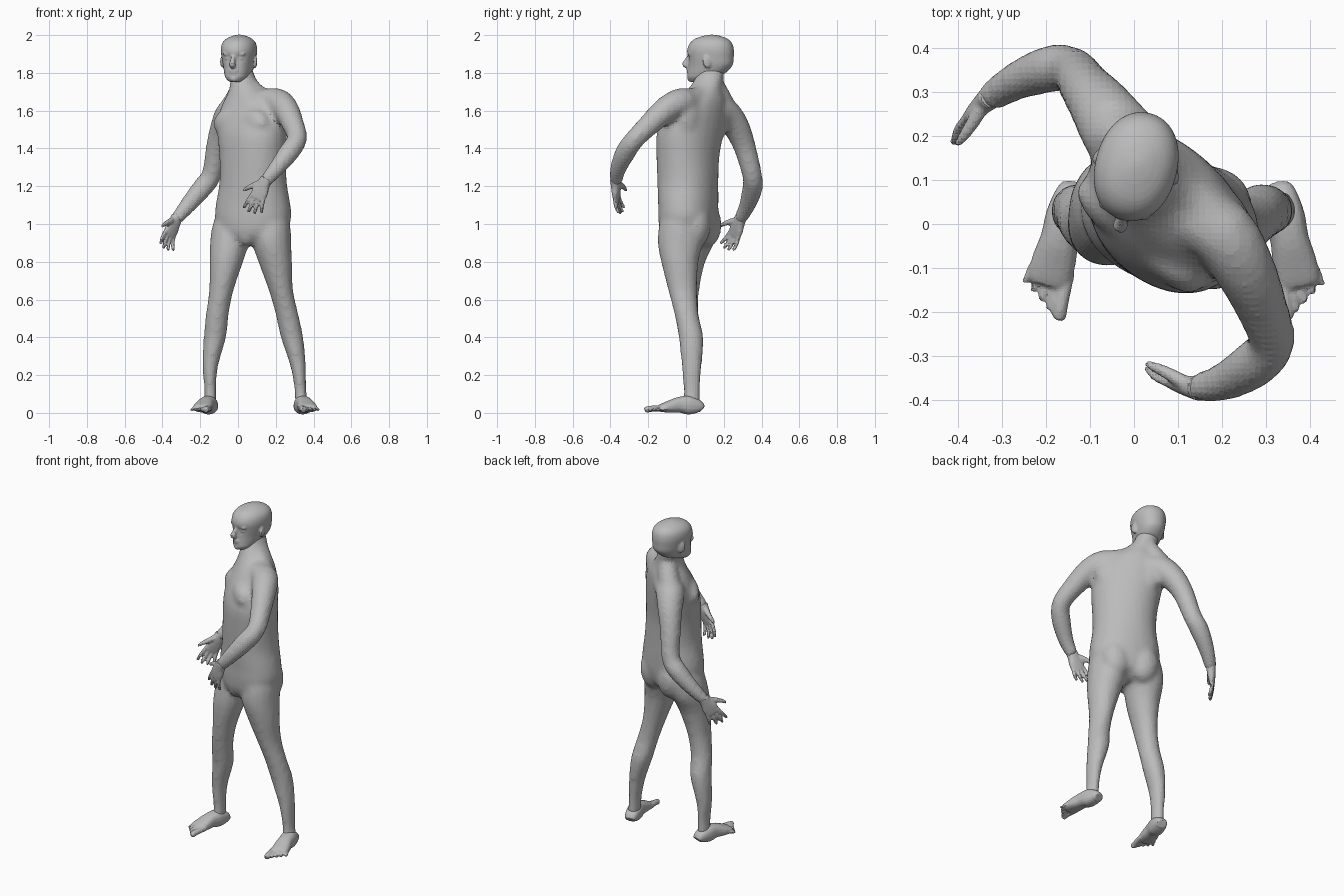
import bpy, bmesh, math
from mathutils import Vector, Matrix

old = bpy.data.objects.get("Cube")
if old:
    bpy.data.objects.remove(old, do_unlink=True)

skin = bpy.data.materials.new("plain grey")
skin.use_nodes = True
GREY = (0.5, 0.5, 0.5, 1)
skin.diffuse_color = GREY
skin.node_tree.nodes["Principled BSDF"].inputs["Base Color"].default_value = GREY


def spline(rows, steps):
    """Smoothly interpolate rows of numbers."""
    out = []
    for i in range(len(rows) - 1):
        p0, p1 = rows[max(i - 1, 0)], rows[i]
        p2, p3 = rows[i + 1], rows[min(i + 2, len(rows) - 1)]
        for k in range(steps):
            t = k / steps
            out.append([b + 0.5 * t * (c - a + t * (2*a - 5*b + 4*c - d + t * (3*(b - c) + d - a)))
                        for a, b, c, d in zip(p0, p1, p2, p3)])
    return out + [list(rows[-1])]


def loft(bm, rows, upright=False, place=Matrix(), sides=16, steps=3, power=2.0):
    """Skin rings of (x, y, z, half width, half depth, yaw)."""
    rows = spline(rows, steps)
    rings = []
    for i, (x, y, z, w, d, yaw) in enumerate(rows):
        if upright:
            turn = math.radians(yaw)
            a = Vector((math.cos(turn), math.sin(turn), 0))
            b = Vector((-a.y, a.x, 0))
        else:
            t = Vector(rows[min(i + 1, len(rows) - 1)][:3]) - Vector(rows[max(i - 1, 0)][:3])
            t.normalize()
            a = Vector((1, 0, 0))
            a = (a - t * a.dot(t)).normalized()
            b = t.cross(a)
        ring = []
        for k in range(sides):
            c, s = math.cos(k * math.tau / sides), math.sin(k * math.tau / sides)
            u = math.copysign(abs(c) ** (2 / power), c) * w
            v = math.copysign(abs(s) ** (2 / power), s) * d
            ring.append(bm.verts.new(place @ (Vector((x, y, z)) + a * u + b * v)))
        rings.append(ring)
    for lo, hi in zip(rings, rings[1:]):
        for k in range(sides):
            n = (k + 1) % sides
            bm.faces.new((lo[k], lo[n], hi[n], hi[k]))
    bm.faces.new(rings[0][::-1])
    bm.faces.new(rings[-1])


def tube(bm, rows, place=Matrix(), sides=12):
    """Round limb of (x, y, z, radius)."""
    loft(bm, [(x, y, z, r, r, 0) for x, y, z, r in rows], place=place, sides=sides)


def ball(bm, centre, radii, place=Matrix()):
    m = place @ Matrix.Translation(centre) @ Matrix.Diagonal((*radii, 1))
    bmesh.ops.create_uvsphere(bm, u_segments=16, v_segments=10, radius=1, matrix=m)


def finish(bm, name, voxel, relax):
    """Fuse the pieces into one continuous surface."""
    bmesh.ops.recalc_face_normals(bm, faces=bm.faces)
    mesh = bpy.data.meshes.new(name)
    bm.to_mesh(mesh)
    bm.free()
    obj = bpy.data.objects.new(name, mesh)
    bpy.context.scene.collection.objects.link(obj)
    mesh.materials.append(skin)
    fuse = obj.modifiers.new("fuse", 'REMESH')
    fuse.mode = 'VOXEL'
    fuse.voxel_size = voxel
    soft = obj.modifiers.new("soften", 'SMOOTH')
    soft.factor = 0.5
    soft.iterations = relax
    bpy.ops.object.select_all(action='DESELECT')
    obj.select_set(True)
    bpy.context.view_layer.objects.active = obj
    bpy.ops.object.convert(target='MESH')


def turned(x, y, degrees):
    return Matrix.Translation((x, y, 0)) @ Matrix.Rotation(math.radians(degrees), 4, 'Z')


# Torso, twisting from the hips up to the neck
body = bmesh.new()
loft(body, [
    (.065, .0, .89, .07, .07, -18), (.075, .005, .94, .165, .13, -18),
    (.08, .01, 1.02, .203, .148, -18), (.08, .012, 1.1, .202, .15, -20),
    (.08, .01, 1.22, .182, .151, -28), (.078, .01, 1.35, .184, .15, -36),
    (.075, .02, 1.47, .198, .15, -41), (.073, .045, 1.57, .198, .135, -41),
    (.068, .075, 1.65, .16, .112, -41), (.052, .095, 1.7, .105, .093, -38),
    (.033, .115, 1.75, .072, .079, -25), (.016, .132, 1.8, .066, .072, -15),
    (.008, .135, 1.85, .06, .06, -15)], upright=True, sides=28, power=2.15)
hips, chest = turned(.08, .02, -20), turned(.073, .04, -41)
ball(body, (0, -.1, .935), (.045, .045, .05), hips)
for s in (-1, 1):
    ball(body, (s * .083, .068, .995), (.088, .075, .12), hips)
    ball(body, (s * .085, -.088, 1.53), (.1, .05, .08), chest)
    ball(body, (s * .09, .07, 1.56), (.1, .055, .13), chest)

# Sloping muscles from neck to shoulders
tube(body, [(.03, .14, 1.755, .05), (.0, .175, 1.68, .06), (-.04, .21, 1.6, .065)])
tube(body, [(.04, .115, 1.755, .05), (.105, .075, 1.675, .06), (.19, .0, 1.65, .065)])

# Legs: height, right x, left x, y, forward shift of left, half width, half depth
leg = [(1.04, -.02, .172, .012, .035, .1, .11), (.98, -.035, .175, .008, .035, .104, .119),
       (.9, -.045, .178, 0, .03, .104, .121),
       (.8, -.062, .197, -.015, .018, .09, .1), (.65, -.088, .227, -.012, .006, .065, .077),
       (.52, -.11, .26, .003, 0, .061, .064), (.4, -.122, .286, .027, 0, .06, .066),
       (.25, -.147, .318, .03, 0, .042, .054), (.13, -.147, .33, .03, 0, .032, .045),
       (.05, -.147, .335, .03, 0, .035, .047)]
for col, way in ((1, 1), (2, -1)):
    loft(body, [(r[col], r[3] + way * r[4], r[0], r[5], r[6], 0) for r in leg], upright=True)

# Arms from shoulder to wrist
tube(body, [(.12, .03, 1.63, .08), (.2, -.02, 1.645, .078), (.25, -.1, 1.61, .071),
            (.29, -.19, 1.53, .06), (.313, -.27, 1.45, .053), (.27, -.32, 1.38, .055),
            (.2, -.36, 1.29, .044), (.14, -.372, 1.22, .034)], sides=16)
tube(body, [(.025, .14, 1.6, .085), (-.035, .205, 1.585, .084), (-.075, .265, 1.515, .072),
            (-.11, .31, 1.41, .06), (-.14, .35, 1.26, .053), (-.19, .352, 1.19, .055),
            (-.265, .325, 1.1, .045), (-.33, .285, 1.02, .034)], sides=16)
finish(body, "body", .014, 9)

# Head with pressed-in eye sockets
head = bmesh.new()
face = turned(.005, .13, -15)
loft(head, [(0, y, z, w, d, 0) for z, y, w, d in [
    (1.752, -.08, .03, .033), (1.775, -.05, .057, .073), (1.8, -.021, .069, .101),
    (1.84, .0, .08, .118), (1.88, .001, .088, .123), (1.92, 0, .093, .125),
    (1.955, .002, .087, .114), (1.98, .004, .067, .088), (1.995, .006, .037, .048),
    (2.002, .006, .01, .012)]], upright=True, sides=40, steps=4, power=2.15)
for v in head.verts:
    if v.co.y < 0:
        gap = math.hypot(abs(v.co.x) - .034, v.co.z - 1.878)
        v.co.y += .011 * math.exp(-(gap / .019) ** 2)
head.transform(face)
tube(head, [(0, -.114, 1.895, .009), (0, -.133, 1.86, .014),
            (0, -.138, 1.846, .018), (0, -.122, 1.832, .013)], face)
ball(head, (0, -.119, 1.812), (.025, .011, .007), face)
ball(head, (0, -.117, 1.799), (.022, .011, .007), face)
ball(head, (0, -.107, 1.77), (.022, .02, .018), face)
for s in (-1, 1):
    ball(head, (s * .034, -.096, 1.877), (.018, .015, .012), face)
    ball(head, (s * .032, -.104, 1.9), (.03, .012, .01), face)
    ear = face @ Matrix.Translation((s * .092, -.005, 1.86)) @ Matrix.Rotation(s * .45, 4, 'Z')
    ball(head, (0, .012, 0), (.011, .026, .036), ear)
finish(head, "head", .0065, 4)

# Feet with five toes each
for name, s, place in (("right_foot", -1, turned(-.137, .083, -15)),
                       ("left_foot", 1, turned(.328, .083, 12))):
    foot = bmesh.new()
    loft(foot, [(0, y, z, w, h, 0) for y, z, w, h in [
        (0, .03, .02, .022), (-.02, .039, .033, .036), (-.07, .046, .041, .05),
        (-.12, .044, .043, .042), (-.17, .05, .034, .033),
        (-.21, .05, .027, .024), (-.228, .045, .023, .018)] for w, z in [(z, w)]],
        place=place, power=2.4)
    for i in range(5):
        x, r, tip = -s * (.037 - i * .02), (.0145 if i else .017) - i * .001, -.298 + i * .015
        r = r if i == 0 else r - .003
        tube(foot, [(x, -.19, .026, r), (x * 1.1, tip + .035, .022, r),
                    (x * 1.18, tip + .006, .016, r), (x * 1.18, tip, .014, r * .6)], place, 10)
    finish(foot, name, .006, 2)


# Hands: local x toward the thumb, y along the fingers
def make_hand(name, wrist, along, thumb, curl):
    f = Vector(along).normalized()
    s = Vector(thumb)
    s = (s - f * s.dot(f)).normalized()
    place = Matrix.Translation(wrist) @ Matrix((s, f, s.cross(f))).transposed().to_4x4()
    hand = bmesh.new()
    loft(hand, [(0, y, 0, w, h, 0) for y, w, h in [
        (-.025, .032, .029), (.015, .035, .025), (.055, .045, .02), (.095, .042, .013)]],
        place=place, power=2.4)
    for i, reach in enumerate((.078, .088, .08, .062)):
        x = .033 - i * .022
        tube(hand, [(x, .08, 0, .0115), (x * 1.25, .09 + reach * .45, curl * .005, .0105),
                    (x * 1.5, .088 + reach, curl * .02, .009),
                    (x * 1.52, .094 + reach, curl * .022, .005)], place, 10)
    tube(hand, [(.015, .005, 0, .018), (.05, .038, curl * .014, .0155),
                (.078, .068, curl * .022, .012), (.094, .092, curl * .026, .007)], place, 10)
    finish(hand, name, .0065, 2)


make_hand("left_hand", (.14, -.372, 1.22), (-.075, .01, -.16), (-1, .3, .3), -1)
make_hand("right_hand", (-.33, .285, 1.02), (-.07, -.06, -.16), (-.9, -.9, .3), 1)
